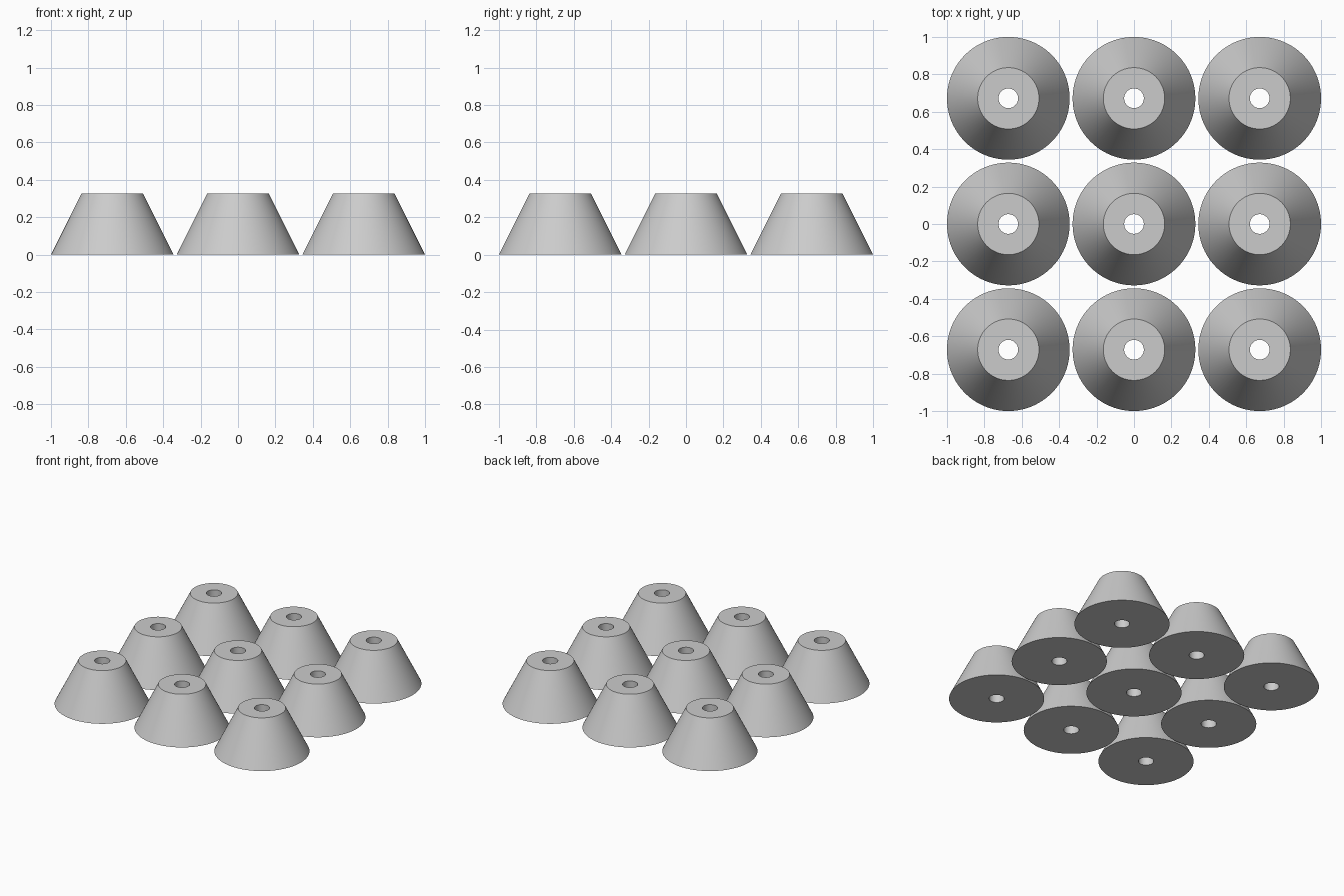
import bpy, bmesh, math

cube = bpy.data.objects.get("Cube")
if cube:
    bpy.data.objects.remove(cube, do_unlink=True)

SEGMENTS = 96
SPACING = 0.672

# Plain grey material
grey = bpy.data.materials.new("light_grey")
grey.use_nodes = True
colour = (0.6, 0.6, 0.6, 1)
grey.diffuse_color = colour
grey.node_tree.nodes["Principled BSDF"].inputs["Base Color"].default_value = colour


def lathe_mesh(name, profile):
    """Revolve a closed (radius, height) profile around z."""
    bm = bmesh.new()
    rings = []
    for r, z in profile:
        angles = [2 * math.pi * i / SEGMENTS for i in range(SEGMENTS)]
        rings.append([bm.verts.new((r * math.cos(a), r * math.sin(a), z)) for a in angles])
    for k, low in enumerate(rings):
        high = rings[(k + 1) % len(rings)]
        for i in range(SEGMENTS):
            j = (i + 1) % SEGMENTS
            bm.faces.new((low[i], low[j], high[j], high[i]))
    bmesh.ops.recalc_face_normals(bm, faces=bm.faces)
    mesh = bpy.data.meshes.new(name)
    bm.to_mesh(mesh)
    bm.free()
    mesh.materials.append(grey)
    return mesh


# Tapered foot with a straight through hole
foot_mesh = lathe_mesh("tapered_foot", [(0.328, 0), (0.164, 0.328), (0.0525, 0.328), (0.0525, 0)])

# Three by three grid of feet
bpy.ops.object.select_all(action='DESELECT')
for row, y in zip(("front", "middle", "back"), (-SPACING, 0, SPACING)):
    for column, x in zip(("right", "centre", "left"), (-SPACING, 0, SPACING)):
        foot = bpy.data.objects.new(f"foot_{row}_{column}", foot_mesh)
        foot.location = (x, y, 0)
        bpy.context.collection.objects.link(foot)
foot.select_set(True)
bpy.context.view_layer.objects.active = foot
bpy.ops.object.shade_smooth_by_angle(angle=math.radians(30))
